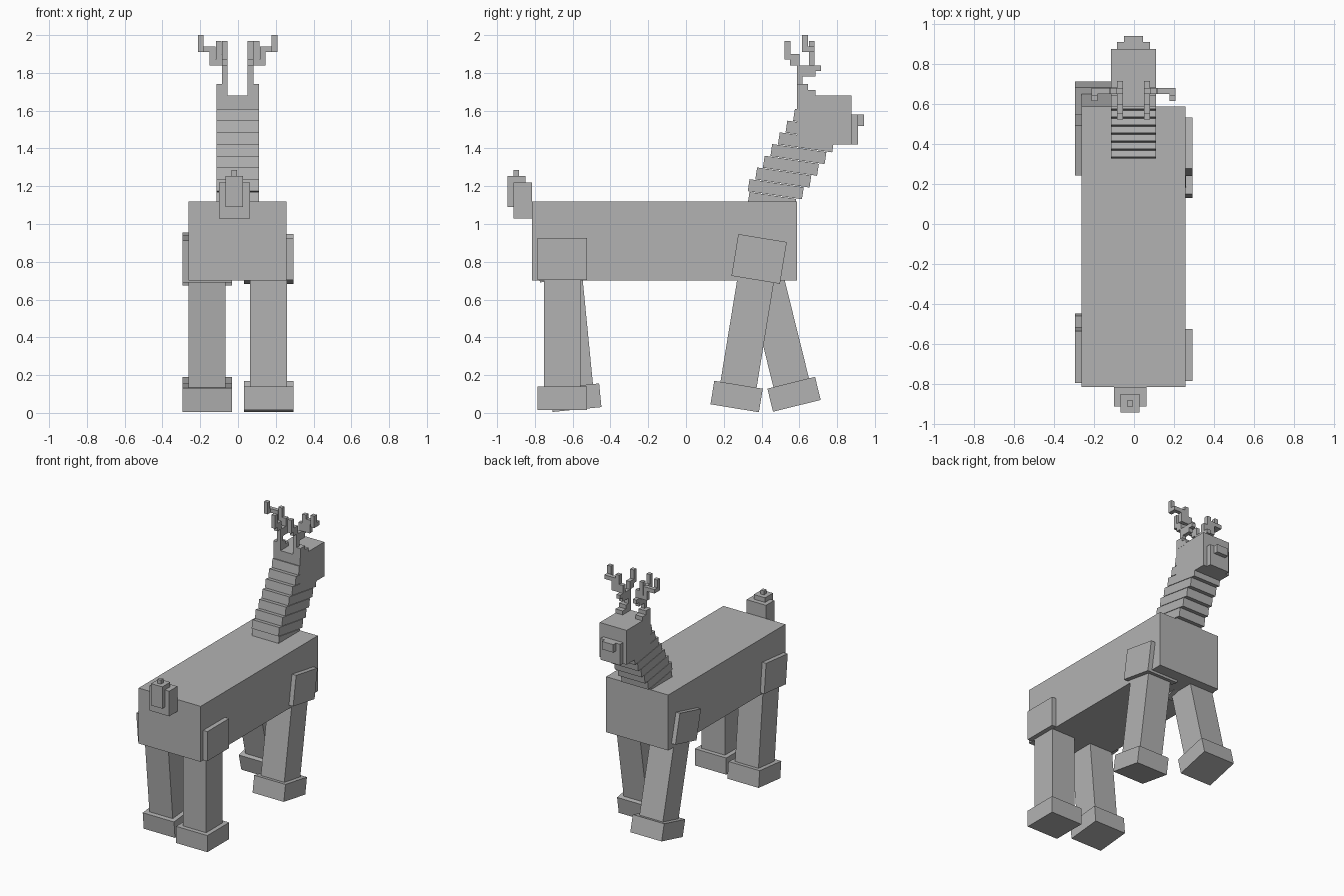
import bpy, bmesh, math
from mathutils import Matrix, Vector

grey = bpy.data.materials.new("plain grey")
grey.diffuse_color = (0.45, 0.45, 0.45, 1)


def make(name, boxes, matrix=Matrix.Identity(4)):
    """One object made of boxes given as (x0, x1, y0, y1, z0, z1)."""
    bm = bmesh.new()
    for x0, x1, y0, y1, z0, z1 in boxes:
        m = Matrix.Translation(((x0 + x1) / 2, (y0 + y1) / 2, (z0 + z1) / 2))
        m = m @ Matrix.Diagonal((x1 - x0, y1 - y0, z1 - z0, 1))
        bmesh.ops.create_cube(bm, size=1, matrix=matrix @ m)
    mesh = bpy.data.meshes.new(name)
    bm.to_mesh(mesh)
    bm.free()
    mesh.materials.append(grey)
    ob = bpy.data.objects.new(name, mesh)
    bpy.context.collection.objects.link(ob)
    return ob


# Torso
make("body", [(-0.262, 0.258, -0.815, 0.587, 0.70, 1.12)])

# Tail at the -y end
make("tail", [(-0.10, 0.063, -0.913, -0.815, 1.03, 1.22),
              (-0.067, 0.027, -0.944, -0.85, 1.09, 1.255),
              (-0.035, -0.006, -0.914, -0.884, 1.25, 1.285)])

# Legs: thigh block, shank and hoof, swung about the thigh centre
for name, side, y, angle in (("front_leg_right", 1, 0.387, -9.3),
                             ("front_leg_left", -1, 0.395, 13.9),
                             ("back_leg_right", 1, -0.655, 0),
                             ("back_leg_left", -1, -0.655, 5.6)):
    swing = (Matrix.Translation((side * 0.163 - 0.001, y, 0.814))
             @ Matrix.Rotation(math.radians(angle), 4, 'X'))
    make(name, [(-0.131, 0.131, -0.13, 0.13, -0.111, 0.113),
                (-0.098, 0.098, -0.097, 0.097, -0.70, -0.05),
                (-0.131, 0.131, -0.13, 0.13, -0.80, -0.674)], swing)

# Neck: stack of slightly tilted slabs stepping forward
for j in range(-4, 4):
    back = Vector((0, 0.447 + 0.04 * j, 1.36 + 0.062 * j))
    start = 0.04 if j == -4 else 0
    tilt = Matrix.Translation(back) @ Matrix.Rotation(math.radians(-8.5), 4, 'X')
    make(f"neck_slab_{j + 5}", [(-0.115, 0.11, start, 0.29, 0, 0.064)], tilt)

# Head, muzzle and nose
make("head", [(-0.115, 0.11, 0.587, 0.875, 1.42, 1.68)])
make("muzzle", [(-0.085, 0.08, 0.87, 0.91, 1.42, 1.58)])
make("nose", [(-0.05, 0.045, 0.905, 0.942, 1.52, 1.58)])

# Ears and branching antlers, mirrored
antler = [(0.053, 0.083, 0.587, 0.617, 1.70, 1.84),    # stem
          (0.053, 0.083, 0.61, 0.685, 1.78, 1.84),     # forward branch
          (0.053, 0.083, 0.68, 0.715, 1.81, 1.84),
          (0.053, 0.083, 0.55, 0.60, 1.84, 1.90),      # backward branch
          (0.053, 0.083, 0.522, 0.552, 1.87, 1.97),
          (0.053, 0.115, 0.65, 0.68, 1.84, 1.90),      # inner prong
          (0.085, 0.115, 0.65, 0.68, 1.87, 1.97),
          (0.083, 0.148, 0.65, 0.68, 1.84, 1.87),      # outer prong
          (0.118, 0.148, 0.65, 0.68, 1.86, 1.94),
          (0.14, 0.21, 0.65, 0.68, 1.91, 1.94),
          (0.18, 0.21, 0.615, 0.68, 1.91, 1.94),
          (0.18, 0.21, 0.615, 0.645, 1.91, 2.0)]
ear = [(0.053, 0.113, 0.587, 0.645, 1.67, 1.74),
       (0.053, 0.113, 0.64, 0.685, 1.67, 1.71)]
for s, label in ((1, "right"), (-1, "left")):
    for name, boxes in (("antler", antler), ("ear", ear)):
        placed = [(*sorted((s * b[0] - 0.002, s * b[1] - 0.002)), *b[2:]) for b in boxes]
        make(f"{name}_{label}", placed)
